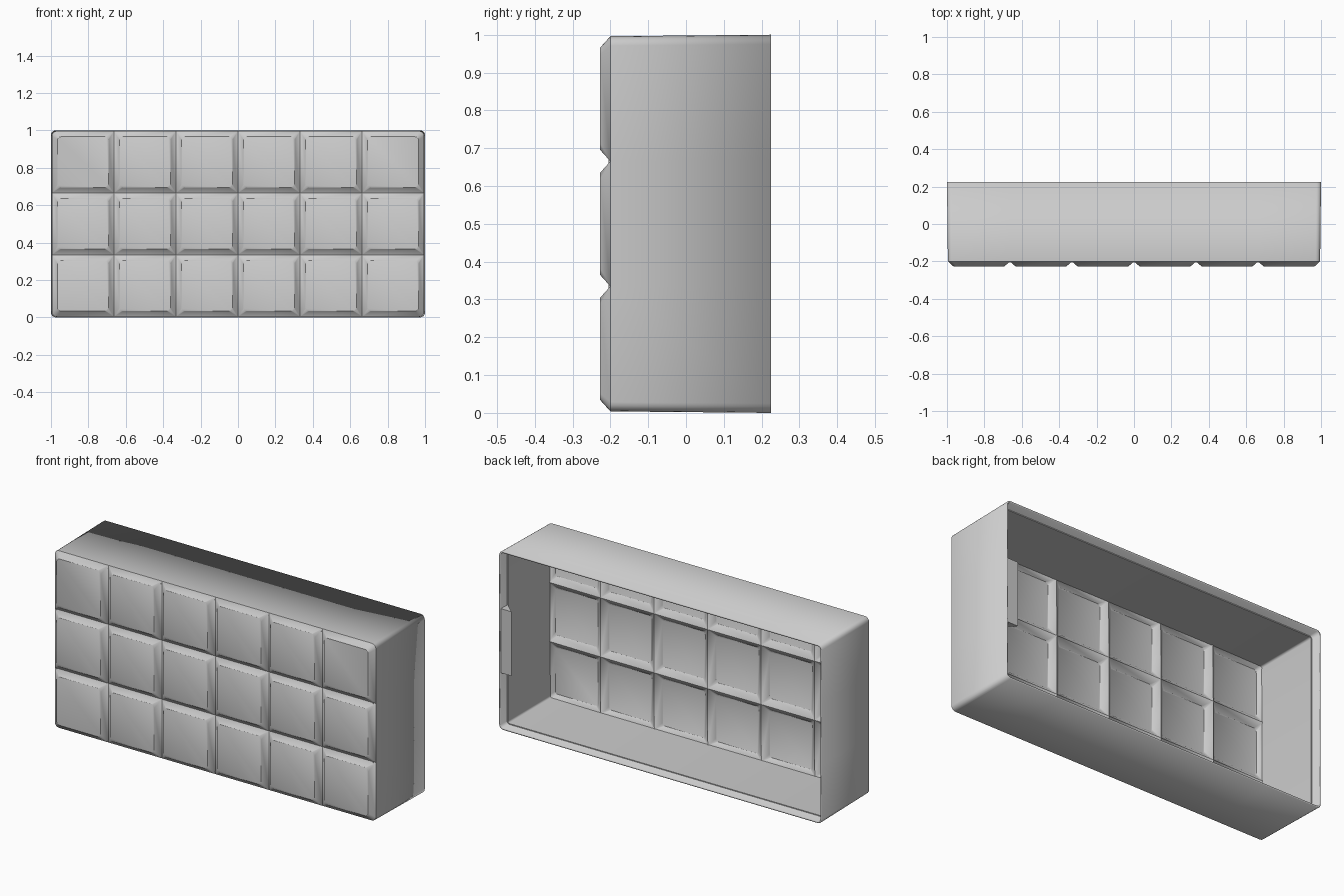
import bpy, bmesh, math
from mathutils import Vector

if "Cube" in bpy.data.objects:
    bpy.data.objects.remove(bpy.data.objects["Cube"])

COLS, ROWS, SEG = 6, 3, 4
FRONT, SEAM, BACK = -0.227, -0.2, 0.225     # panel plane, groove bottom, rim
BEVEL, RADIUS, WALL = 0.03, 0.025, 0.009

grey = bpy.data.materials.new("light grey")
grey.use_nodes = True
colour = (0.6, 0.6, 0.6, 1)
grey.diffuse_color = colour
grey.node_tree.nodes["Principled BSDF"].inputs["Base Color"].default_value = colour


def half_size(y):
    """Half width and half height of the slightly tapered case at depth y."""
    t = (BACK - y) / (BACK - SEAM)
    return 1 - 0.005 * t, 0.5 - 0.004 * t


def outline(x0, x1, z0, z1, y, radii):
    """Rounded rectangle; a corner of radius zero repeats its point."""
    corners = [(x1, z1, -1, -1), (x0, z1, 1, -1), (x0, z0, 1, 1), (x1, z0, -1, 1)]
    pts = []
    for k, ((x, z, sx, sz), r) in enumerate(zip(corners, radii)):
        for i in range(SEG + 1):
            a = math.pi / 2 * (k + i / SEG)
            pts.append(Vector((x + sx * r + r * math.cos(a), y,
                               z + sz * r + r * math.sin(a))))
    return pts


def case_outline(y, inset):
    w, h = half_size(y)
    return outline(-w + inset, w - inset, 0.5 - h + inset, 0.5 + h - inset,
                   y, [RADIUS - inset] * 4)


def loft(bm, rings):
    """Join successive rings with quads and return their vertices."""
    made = [[bm.verts.new(p) for p in ring] for ring in rings]
    for a, b in zip(made, made[1:]):
        for i in range(len(a)):
            j = (i + 1) % len(a)
            bm.faces.new((a[i], a[j], b[j], b[i]))
    return made


def finish(bm, name):
    mesh = bpy.data.meshes.new(name)
    bm.to_mesh(mesh)
    bm.free()
    mesh.materials.append(grey)
    ob = bpy.data.objects.new(name, mesh)
    bpy.context.collection.objects.link(ob)
    bpy.ops.object.select_all(action='DESELECT')
    ob.select_set(True)
    bpy.context.view_layer.objects.active = ob
    bpy.ops.object.shade_smooth_by_angle(angle=math.radians(30))
    return ob


# Case: grid of raised panels with bevelled grooves, and four side walls
bm = bmesh.new()
w, h = half_size(SEAM)
cw, ch = 2 * w / COLS, 2 * h / ROWS
for c in range(COLS):
    for r in range(ROWS):
        x0, z0 = -w + c * cw, 0.5 - h + r * ch
        x1, z1 = x0 + cw, z0 + ch
        left, right, low, high = c == 0, c == COLS - 1, r == 0, r == ROWS - 1
        ends = (right and high, left and high, left and low, right and low)
        base = outline(x0, x1, z0, z1, SEAM, [RADIUS if e else 0 for e in ends])
        panel = outline(x0 + BEVEL, x1 - BEVEL, z0 + BEVEL, z1 - BEVEL,
                        FRONT, [0.018] * 4)
        bm.faces.new(loft(bm, [base, panel])[1])
bmesh.ops.remove_doubles(bm, verts=bm.verts, dist=0.0005)

rim_edges = [e for e in bm.edges if e.is_boundary]
walls = bmesh.ops.extrude_edge_only(bm, edges=rim_edges)["geom"]
bw, bh = half_size(BACK)
for v in walls:
    if isinstance(v, bmesh.types.BMVert):
        v.co = Vector((v.co.x * bw / w, BACK, 0.5 + (v.co.z - 0.5) * bh / h))
bmesh.ops.recalc_face_normals(bm, faces=bm.faces)
if any(f.normal.y > 0.9 for f in bm.faces):
    bmesh.ops.reverse_faces(bm, faces=bm.faces)
case = finish(bm, "panelled_case")
shell = case.modifiers.new("shell", 'SOLIDIFY')
shell.thickness = WALL
shell.offset = -1
shell.use_even_offset = True

# Lining: thickens the walls up to a small step near the open rim
bm = bmesh.new()
loft(bm, [case_outline(-0.205, 0.014), case_outline(0.17, 0.014),
          case_outline(0.17, 0.007)])
bmesh.ops.recalc_face_normals(bm, faces=bm.faces)
if sum((f.normal.y for f in bm.faces if abs(f.normal.y) > 0.9)) < 0:
    bmesh.ops.reverse_faces(bm, faces=bm.faces)
finish(bm, "wall_lining")

# Catch: wedge on the inside of one end wall, flush with the rim
bm = bmesh.new()
section = [(0.993, BACK - 0.001), (0.925, BACK - 0.001), (0.988, 0.165)]
ends = loft(bm, [[Vector((x, y, z)) for x, y in section] for z in (0.315, 0.675)])
for ring in ends:
    bm.faces.new(ring)
bmesh.ops.recalc_face_normals(bm, faces=bm.faces)
finish(bm, "end_catch")
